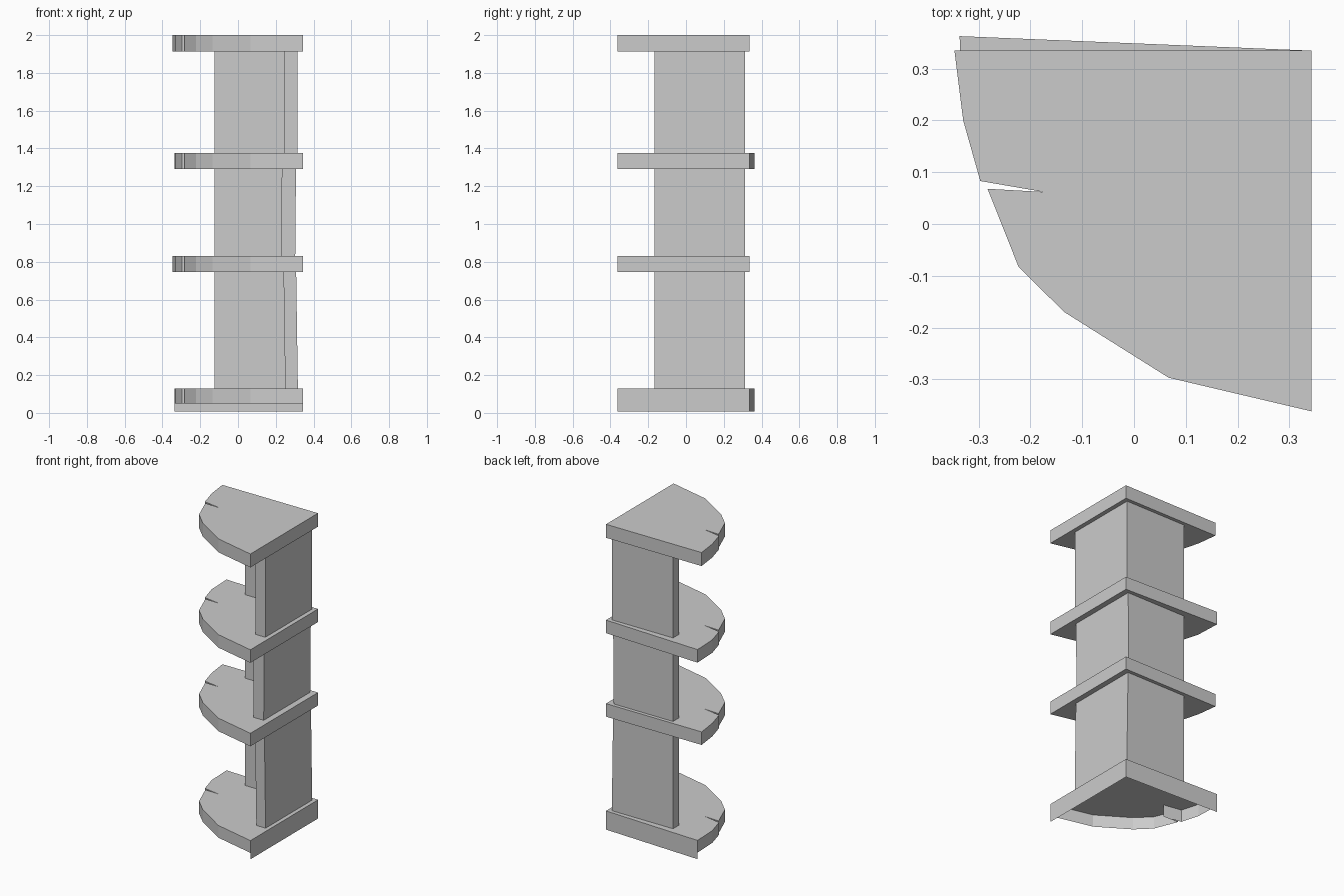
import bpy
import bmesh

cube = bpy.data.objects.get("Cube")
if cube:
    bpy.data.objects.remove(cube, do_unlink=True)

grey = bpy.data.materials.new("plain grey")
grey.use_nodes = True
grey.diffuse_color = (0.6, 0.6, 0.6, 1)
bsdf = next(n for n in grey.node_tree.nodes if n.type == "BSDF_PRINCIPLED")
bsdf.inputs["Base Color"].default_value = grey.diffuse_color
bsdf.inputs["Roughness"].default_value = 0.8

# Rounded front edge of every shelf, with the narrow notch in it
CURVE = [(-0.33, 0.2), (-0.297, 0.083), (-0.175, 0.062), (-0.283, 0.068),
         (-0.223, -0.083), (-0.135, -0.17), (0.067, -0.297), (0.343, -0.362)]
CORNER = (0.343, 0.335)


def finish(name, bm):
    mesh = bpy.data.meshes.new(name)
    bm.normal_update()
    bm.to_mesh(mesh)
    bm.free()
    mesh.materials.append(grey)
    obj = bpy.data.objects.new(name, mesh)
    bpy.context.scene.collection.objects.link(obj)
    return obj


def prism(name, bottom, top, low, high):
    """Closed solid between two matching outlines."""
    bm = bmesh.new()
    a = [bm.verts.new((x, y, low)) for x, y in bottom]
    b = [bm.verts.new((x, y, high)) for x, y in top]
    bm.faces.new(list(reversed(a)))
    bm.faces.new(b)
    for i in range(len(a)):
        j = (i + 1) % len(a)
        bm.faces.new((a[i], a[j], b[j], b[i]))
    return finish(name, bm)


def shelf_outline(tip):
    return [CORNER, tip] + CURVE


def open_base(name, outline, high, curve_low, wall_low):
    """Base without an underside; its straight walls reach lower than its curve."""
    bm = bmesh.new()
    top = [bm.verts.new((x, y, high)) for x, y in outline]
    bm.faces.new(top)
    count = len(outline)
    for i in range(count):
        j = (i + 1) % count
        low = wall_low if i in (0, count - 1) else curve_low
        p, q = [bm.verts.new((*outline[k], low)) for k in (i, j)]
        bm.faces.new((p, q, top[j], top[i]))
    return finish(name, bm)


def corner_panels(name, low, high, right_low, right_high, thick):
    """Two upright panels meeting in an L at the back corner."""
    def ell(right):
        inner = right - thick
        return [(right, 0.312), (-0.125, 0.312), (-0.125, 0.252),
                (inner, 0.252), (inner, -0.168), (right, -0.168)]
    return prism(name, ell(right_low), ell(right_high), low, high)


# Shelves
square_tip = (-0.347, 0.335)
skewed_tip = (-0.337, 0.363)
open_base("base_shelf", shelf_outline(skewed_tip), 0.13, 0.05, 0.008)
for name, tip, low, high in (("lower_shelf", square_tip, 0.745, 0.83),
                             ("upper_shelf", skewed_tip, 1.29, 1.375),
                             ("top_shelf", square_tip, 1.912, 2.0)):
    outline = shelf_outline(tip)
    prism(name, outline, outline, low, high)

# Upright panels between the shelves
corner_panels("lower_panels", 0.13, 0.745, 0.317, 0.308, 0.067)
corner_panels("middle_panels", 0.83, 1.29, 0.303, 0.307, 0.075)
corner_panels("upper_panels", 1.375, 1.912, 0.315, 0.315, 0.07)
